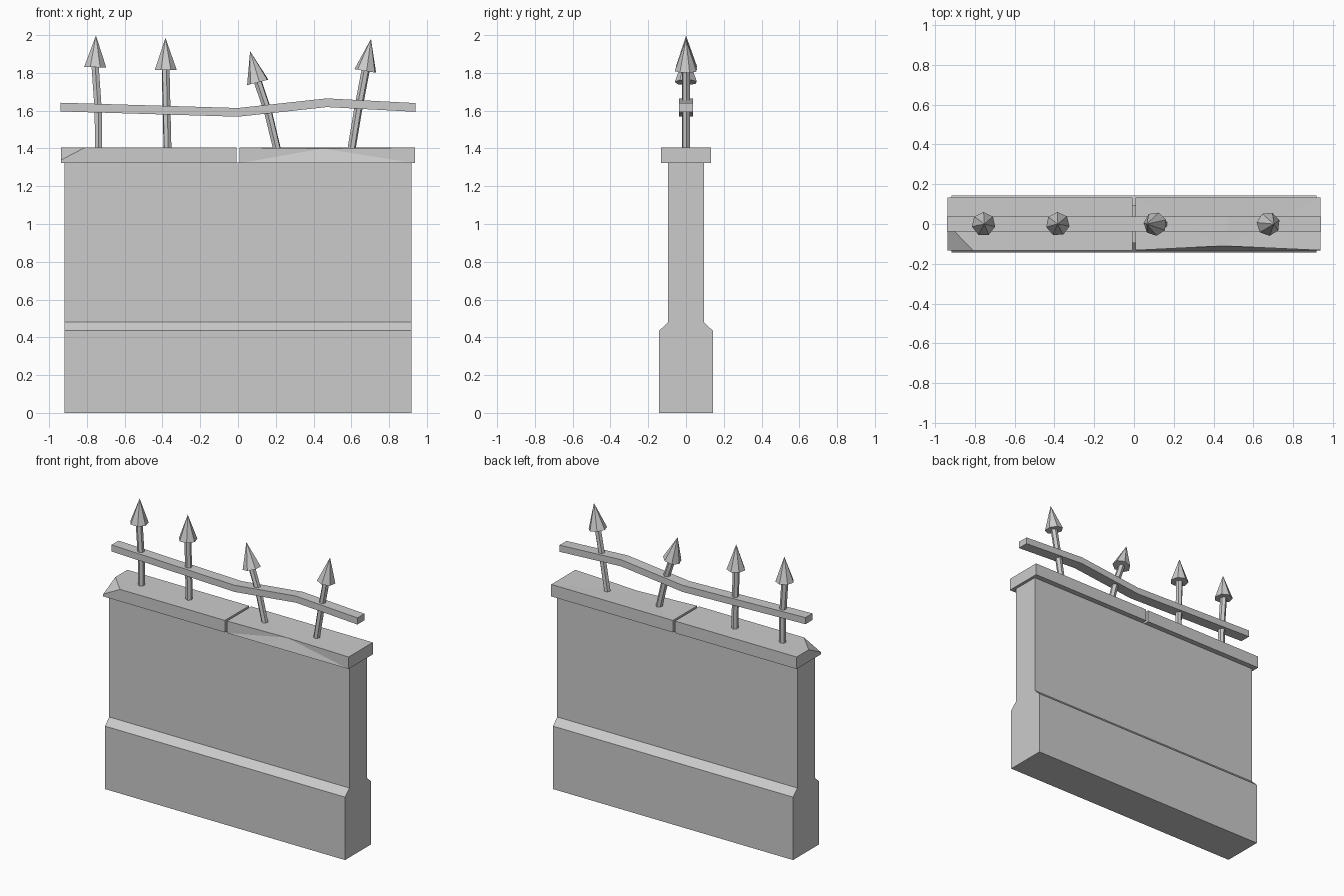
import bpy, math
from mathutils import Vector

if "Cube" in bpy.data.objects:
    bpy.data.objects.remove(bpy.data.objects["Cube"])


def make(name, verts, faces):
    me = bpy.data.meshes.new(name)
    me.from_pydata([tuple(v) for v in verts], [], faces)
    me.validate()
    ob = bpy.data.objects.new(name, me)
    bpy.context.collection.objects.link(ob)
    # consistent outward normals
    import bmesh
    bm = bmesh.new()
    bm.from_mesh(me)
    bmesh.ops.recalc_face_normals(bm, faces=bm.faces)
    bm.to_mesh(me)
    bm.free()
    return ob


def loft(name, rings):
    """Skin equal-length rings and cap both ends."""
    n = len(rings[0])
    faces = [tuple(range(n)), tuple(range((len(rings) - 1) * n, len(rings) * n))]
    for r in range(len(rings) - 1):
        for i in range(n):
            j = (i + 1) % n
            faces.append((r * n + i, r * n + j, (r + 1) * n + j, (r + 1) * n + i))
    return make(name, [v for ring in rings for v in ring], faces)


# Wall with a thicker, bevelled plinth: one profile extruded along x
half = [(0.142, 0), (0.142, 0.435), (0.095, 0.48), (0.095, 1.325)]
profile = half + [(-y, z) for y, z in reversed(half)]
loft("wall", [[(x, y, z) for y, z in profile] for x in (-0.918, 0.918)])

# Left coping stone with a broken front corner
D, Z0, Z1, E, G = 0.132, 1.322, 1.405, 0.938, 0.008
make("left_coping",
     [(-E, -D, Z0), (-G, -D, Z0), (-G, D, Z0), (-E, D, Z0),
      (-G, -D, Z1), (-G, D, Z1), (-E, D, Z1),
      (-E, 0.0, Z1), (-0.81, -D, Z1), (-E, -D, 1.338)],
     [(0, 1, 2, 3), (4, 5, 6, 7, 8), (0, 1, 4, 8, 9), (1, 2, 5, 4),
      (2, 3, 6, 5), (3, 0, 9, 7, 6), (7, 8, 9)])

# Right coping stone with a worn front edge
make("right_coping",
     [(G, -D, Z0), (E, -D, Z0), (E, D, Z0), (G, D, Z0),
      (G, -D, Z1), (E, -D, Z1), (E, D, Z1), (G, D, Z1), (0.45, -0.11, 1.40)],
     [(0, 1, 2, 3), (4, 8, 7), (8, 6, 7), (8, 5, 6), (0, 1, 8), (0, 8, 4),
      (1, 5, 8), (1, 2, 6, 5), (2, 3, 7, 6), (3, 0, 4, 7)])

# Bent rail
rail = [(-0.94, 1.619), (0, 1.591), (0.47, 1.642), (0.94, 1.617)]
loft("rail", [[(x, sy * 0.038, z + sz * 0.023)
               for sy, sz in ((-1, -1), (1, -1), (1, 1), (-1, 1))] for x, z in rail])


def ring(c, axis, r, n, turn):
    u = Vector((0, 1, 0))
    w = u.cross(axis).normalized()
    return [c + r * (math.cos(a) * w + math.sin(a) * u)
            for a in (turn + 2 * math.pi * i / n for i in range(n))]


# Spear posts: base, bend, head base, tip (x, z), rotation of the head
posts = [
    ((-0.738, 1.39), (-0.74, 1.60), (-0.756, 1.83), (-0.752, 1.998), 90),
    ((-0.373, 1.39), (-0.378, 1.60), (-0.383, 1.815), (-0.384, 1.985), 40),
    ((0.208, 1.39), (0.16, 1.59), (0.106, 1.75), (0.064, 1.915), 20),
    ((0.60, 1.39), (0.635, 1.60), (0.675, 1.81), (0.704, 1.98), 70),
]
for k, (*pts, turn) in enumerate(posts, 1):
    p = [Vector((x, 0, z)) for x, z in pts]
    t = math.radians(turn)
    axes = [Vector((0, 0, 1)), (p[2] - p[0]).normalized(), (p[2] - p[1]).normalized()]
    loft(f"post_shaft_{k}", [ring(c, a, 0.022, 6, t) for c, a in zip(p, axes)])
    n = 7
    verts = ring(p[2], (p[3] - p[2]).normalized(), 0.06, n, t) + [p[3]]
    make(f"spear_head_{k}", verts,
         [tuple(range(n))] + [(i, (i + 1) % n, n) for i in range(n)])
